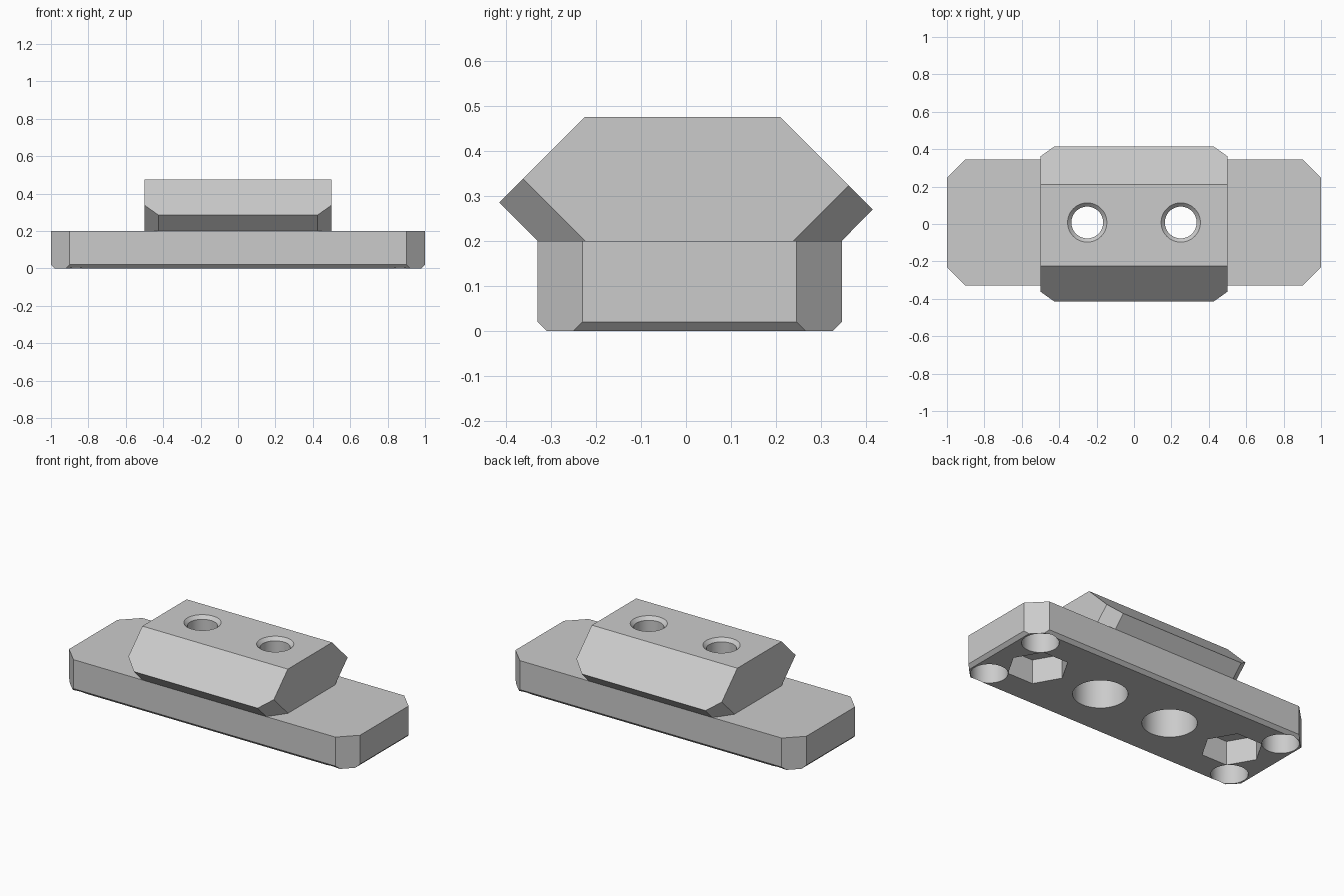
import bpy, bmesh, math
from mathutils import Vector

cube = bpy.data.objects.get("Cube")
if cube:
    bpy.data.objects.remove(cube, do_unlink=True)

grey = bpy.data.materials.new("light grey")
grey.use_nodes = True
colour = (0.6, 0.6, 0.6, 1)
grey.diffuse_color = colour
grey.node_tree.nodes["Principled BSDF"].inputs["Base Color"].default_value = colour

MID_Y = 0.008


def make_object(name, bm):
    bmesh.ops.recalc_face_normals(bm, faces=bm.faces)
    mesh = bpy.data.meshes.new(name)
    bm.to_mesh(mesh)
    bm.free()
    mesh.materials.append(grey)
    obj = bpy.data.objects.new(name, mesh)
    bpy.context.collection.objects.link(obj)
    return obj


def prism(section, half_length):
    """Extrude a (y, z) section along x."""
    bm = bmesh.new()
    face = bm.faces.new([bm.verts.new((-half_length, y, z)) for y, z in section])
    new = bmesh.ops.extrude_face_region(bm, geom=[face])["geom"]
    verts = [v for v in new if isinstance(v, bmesh.types.BMVert)]
    bmesh.ops.translate(bm, verts=verts, vec=(2 * half_length, 0, 0))
    return bm


def slice_off(bm, point, normal):
    """Remove everything beyond a plane and close the cut."""
    geom = bm.verts[:] + bm.edges[:] + bm.faces[:]
    cut = bmesh.ops.bisect_plane(bm, geom=geom, plane_co=point,
                                 plane_no=Vector(normal).normalized(), clear_outer=True)
    edges = [e for e in cut["geom_cut"] if isinstance(e, bmesh.types.BMEdge)]
    bmesh.ops.contextual_create(bm, geom=edges)


def turned_cutter(name, rings, sides, x, y):
    """Closed stack of (radius, z) rings around a vertical axis."""
    bm = bmesh.new()
    loops = []
    for r, z in rings:
        angles = [math.tau * i / sides for i in range(sides)]
        loops.append([bm.verts.new((x + r * math.cos(a), y + r * math.sin(a), z))
                      for a in angles])
    for low, high in zip(loops, loops[1:]):
        for i in range(sides):
            j = (i + 1) % sides
            bm.faces.new((low[i], low[j], high[j], high[i]))
    bm.faces.new(loops[0])
    bm.faces.new(loops[-1])
    obj = make_object(name, bm)
    obj.hide_render = True
    return obj


def subtract(target, cutter):
    mod = target.modifiers.new("cut", "BOOLEAN")
    mod.operation = "DIFFERENCE"
    mod.solver = "EXACT"
    mod.object = cutter
    bpy.context.view_layer.objects.active = target
    bpy.ops.object.modifier_apply(modifier=mod.name)


# Base plate: chamfered lower edges and clipped corners
front, back = -0.33, 0.346
bm = prism([(front + 0.02, 0), (back - 0.02, 0), (back, 0.02),
            (back, 0.2), (front, 0.2), (front, 0.02)], 1)
for sx in (-1, 1):
    slice_off(bm, (sx, 0, 0.02), (sx, 0, -1))
    slice_off(bm, (sx * 0.9, front, 0), (sx, -1, 0))
    slice_off(bm, (sx * 0.9, back, 0), (sx, 1, 0))
base = make_object("base_plate", bm)

# Dovetail rail with chamfered wing corners
bm = prism([(-0.225, 0.475), (0.21, 0.475), (0.415, 0.27),
            (back, 0.2), (front, 0.2), (-0.415, 0.285)], 0.5)
for sx in (-1, 1):
    for sy, z in ((-1, 0.285), (1, 0.27)):
        slice_off(bm, (sx * 0.425, sy * 0.415, z), (sx, sy * 0.707, -0.707))
rail = make_object("dovetail_rail", bm)

cutters = []
for sx in (-1, 1):
    # Countersunk screw holes with wide bores from below
    screw = turned_cutter("screw_hole_cutter",
                          [(0.153, -0.05), (0.153, 0.25), (0.085, 0.25),
                           (0.085, 0.455), (0.105, 0.475), (0.125, 0.495)],
                          64, sx * 0.25, MID_Y)
    subtract(base, screw)
    subtract(rail, screw)
    # Hexagonal nut pockets
    nut = turned_cutter("nut_pocket_cutter", [(0.175, -0.05), (0.175, 0.15)],
                        6, sx * 0.7, MID_Y)
    subtract(base, nut)
    cutters += [screw, nut]
    # Round corner pockets
    for sy in (-1, 1):
        pocket = turned_cutter("corner_pocket_cutter", [(0.104, -0.05), (0.104, 0.15)],
                               48, sx * 0.866, MID_Y + sy * 0.22)
        subtract(base, pocket)
        cutters.append(pocket)

for cutter in cutters:
    bpy.data.objects.remove(cutter, do_unlink=True)

# Smooth bores, sharp edges
bpy.ops.object.select_all(action="DESELECT")
for obj in (base, rail):
    obj.select_set(True)
bpy.context.view_layer.objects.active = base
bpy.ops.object.shade_smooth_by_angle(angle=math.radians(25))
